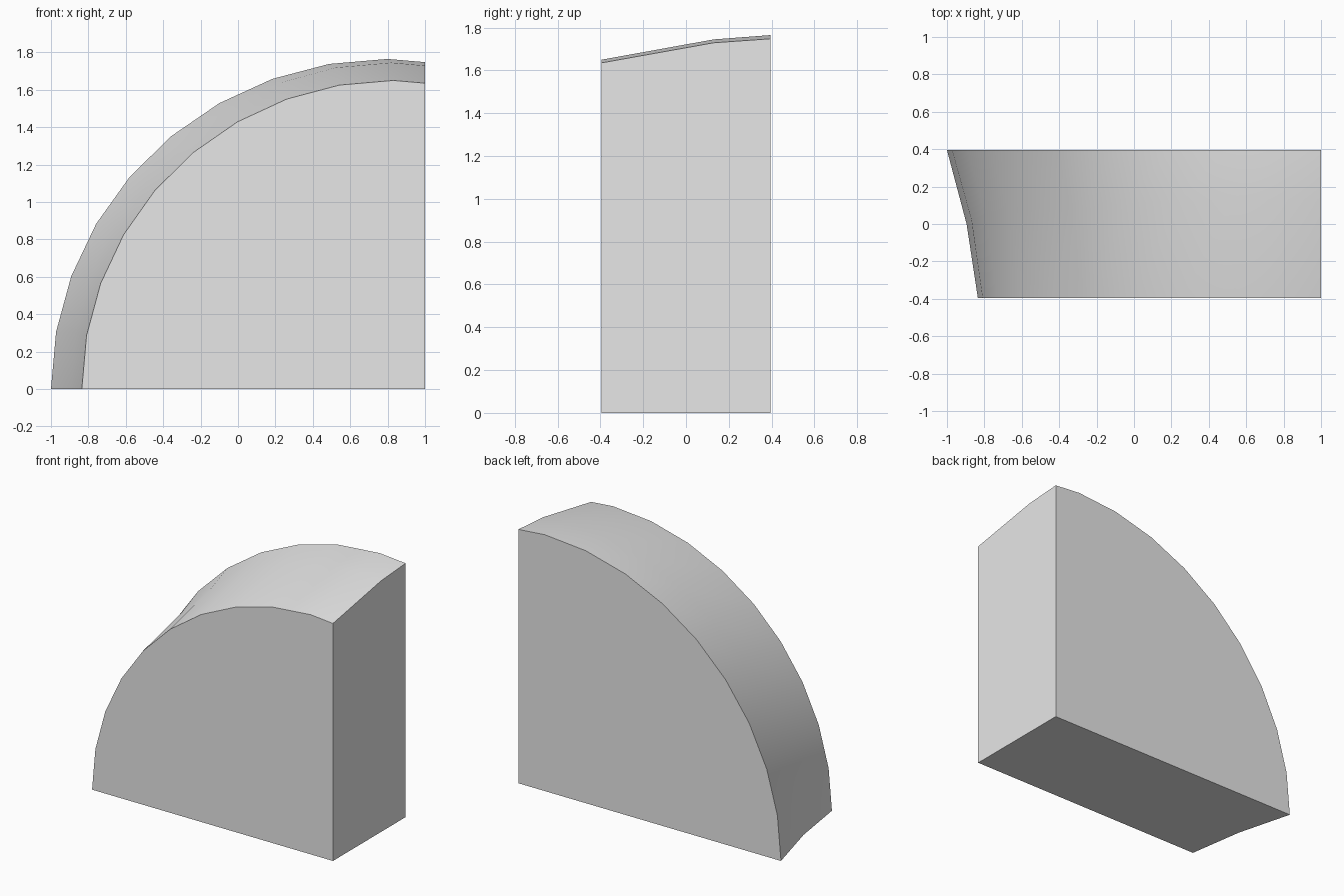
import bpy, bmesh
from math import sin, cos, radians

cube = bpy.data.objects.get("Cube")
if cube:
    bpy.data.objects.remove(cube)

CUT_X = 1.0      # flat side wall
HALF_DEPTH = 0.395
STEPS = 10


def arc(cx, rx, rz, y_low, y_high):
    """Elliptical arch in ten degree steps, trimmed at the side wall."""
    pts = []
    for i in range(STEPS + 1):
        a = radians(10 * i)
        y = y_low + (y_high - y_low) * sin(a)
        pts.append((cx - rx * cos(a), y, rz * sin(a)))
    (x0, _, z0), (x1, y1, z1) = pts[-2:]
    t = (CUT_X - x0) / (x1 - x0)
    pts[-1] = (CUT_X, y1, z0 + (z1 - z0) * t)
    return pts


# Front, middle and back arches
sections = [
    arc(0.83, 1.665, 1.65, -HALF_DEPTH, -HALF_DEPTH),
    arc(0.82, 1.715, 1.745, 0.0, 0.13),
    arc(0.80, 1.80, 1.765, HALF_DEPTH, HALF_DEPTH),
]

bm = bmesh.new()
rings = [[bm.verts.new(p) for p in s] for s in sections]
front, middle, back = rings

# Curved outer skin
for a, b in zip(rings, rings[1:]):
    for i in range(STEPS):
        bm.faces.new((a[i], a[i + 1], b[i + 1], b[i]))

# Flat front, back, base and side wall
front_corner = bm.verts.new((CUT_X, -HALF_DEPTH, 0))
back_corner = bm.verts.new((CUT_X, HALF_DEPTH, 0))
bm.faces.new(front + [front_corner])
bm.faces.new(back + [back_corner])
bm.faces.new([r[0] for r in rings] + [back_corner, front_corner])
bm.faces.new([r[-1] for r in rings] + [back_corner, front_corner])
bmesh.ops.recalc_face_normals(bm, faces=bm.faces[:])

mesh = bpy.data.meshes.new("quarter_arch_block")
bm.to_mesh(mesh)
bm.free()
block = bpy.data.objects.new("quarter_arch_block", mesh)
bpy.context.collection.objects.link(block)

# Plain grey material
grey = bpy.data.materials.new("light_grey")
grey.use_nodes = True
colour = (0.8, 0.8, 0.8, 1)
grey.diffuse_color = colour
grey.node_tree.nodes["Principled BSDF"].inputs["Base Color"].default_value = colour
mesh.materials.append(grey)

# Smooth arch with crisp borders
bpy.ops.object.select_all(action="DESELECT")
block.select_set(True)
bpy.context.view_layer.objects.active = block
bpy.ops.object.shade_smooth_by_angle(angle=radians(30))
